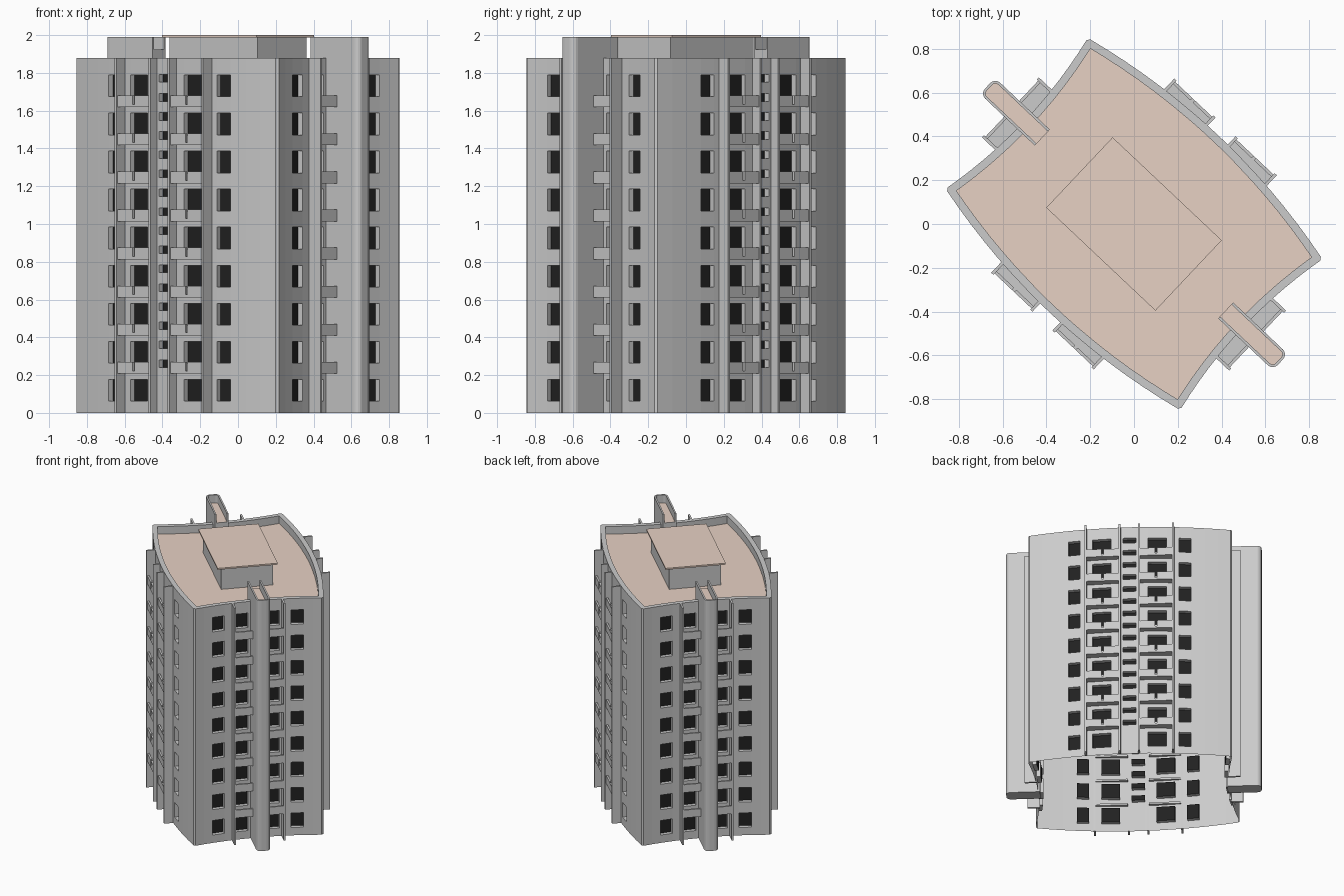
import bpy, bmesh, math
from mathutils import Vector, Matrix

if "Cube" in bpy.data.objects:
    bpy.data.objects.remove(bpy.data.objects["Cube"])

ROT = Matrix.Rotation(math.atan2(-0.686, 0.7275), 4, 'Z')   # tower stands diagonally
L, W, BULGE, HOLLOW = 0.737, 0.474, 0.085, 0.05              # plan half sizes, side curvature
TOP, ROOF, STOREY = 1.88, 1.82, 0.2015


def material(name, rgb):
    m = bpy.data.materials.new(name)
    m.diffuse_color = (*rgb, 1)
    m.use_nodes = True
    m.node_tree.nodes["Principled BSDF"].inputs["Base Color"].default_value = m.diffuse_color
    return m


PEACH = material("peach", (0.80, 0.64, 0.55))
DARK = material("dark_glass", (0.015, 0.015, 0.015))


def finish(name, bm, mat=None):
    bm.transform(ROT)
    me = bpy.data.meshes.new(name)
    bm.to_mesh(me)
    bm.free()
    ob = bpy.data.objects.new(name, me)
    bpy.context.collection.objects.link(ob)
    if mat:
        me.materials.append(mat)
    return ob


def face(bm, pts):
    return bm.faces.new([bm.verts.new(p) for p in pts])


def prism(bm, pts, z0, z1):
    lo = [bm.verts.new((x, y, z0)) for x, y in pts]
    hi = [bm.verts.new((x, y, z1)) for x, y in pts]
    n = len(pts)
    fs = [bm.faces.new(lo[::-1]), bm.faces.new(hi)]
    fs += [bm.faces.new((lo[i], lo[(i + 1) % n], hi[(i + 1) % n], hi[i])) for i in range(n)]
    bmesh.ops.recalc_face_normals(bm, faces=fs)


def box(bm, x0, x1, y0, y1, z0, z1):
    prism(bm, [(x0, y0), (x1, y0), (x1, y1), (x0, y1)], z0, z1)


# Window rows and columns
ROOM = [(0.062 + STOREY * k, 0.177 + STOREY * k) for k in range(9)]
STAIR = [(0.24 + 0.1007 * k, 0.28 + 0.1007 * k) for k in range(16)]
LONG = {(0.357, 0.443): ROOM, (0.133, 0.267): ROOM, (-0.047, 0.047): STAIR}
END = {(0.245, 0.335): ROOM, (0.07, 0.16): ROOM}


def stations(cols, extra):
    """Positions along one side with the window rows of each span."""
    cols = dict(cols)
    cols.update({(-b, -a): r for (a, b), r in list(cols.items())})
    xs = sorted({x for c in cols for x in c} | {s * e for e in extra for s in (1, -1)})
    return [(a, cols.get((a, b), [])) for a, b in zip(xs, xs[1:] + [9])]


def long_v(u):
    return W + BULGE * (1 - (u / L) ** 2)


def end_u(v):
    return L - HOLLOW * (1 - (v / W) ** 2)


# Plan loop, counter-clockwise: half of it, then the same turned 180 degrees
half = [(Vector((-u, long_v(u))), rows) for u, rows in stations(LONG, (0.54, 0.63, 0.724))]
half += [(Vector((-end_u(v), -v)), rows) for v, rows in stations(END, (0.40, 0.463))]
loop = half + [(-p, rows) for p, rows in half]
N = len(loop)

# Walls with recessed windows, open underneath
walls, glass = bmesh.new(), bmesh.new()
normals = []
for i in range(N):
    (p, rows), q = loop[i], loop[(i + 1) % N][0]
    d = (q - p).normalized()
    n = Vector((d.y, -d.x))
    normals.append(n)
    pi, qi = p - n * 0.03, q - n * 0.03
    z = 0
    for a, b in rows + [(TOP, None)]:
        face(walls, [(*p, z), (*q, z), (*q, a), (*p, a)])
        if b is None:
            break
        outer = [(*p, a), (*q, a), (*q, b), (*p, b)]
        inner = [(*pi, a), (*qi, a), (*qi, b), (*pi, b)]
        for k in range(4):
            j = (k + 1) % 4
            face(walls, [outer[k], outer[j], inner[j], inner[k]])
        face(glass, inner)
        z = b

# Parapet rim and flat roof
rim = []
for i in range(N):
    m = (normals[i - 1] + normals[i]).normalized()
    rim.append(loop[i][0] - m * 0.036 / max(0.5, m.dot(normals[i])))
for i in range(N):
    j = (i + 1) % N
    p, q, r, s = loop[i][0], loop[j][0], rim[j], rim[i]
    face(walls, [(*p, TOP), (*q, TOP), (*r, TOP), (*s, TOP)])
    face(walls, [(*s, TOP), (*r, TOP), (*r, ROOF), (*s, ROOF)])
finish("tower_walls", walls)
finish("window_panes", glass, DARK)
bm = bmesh.new()
face(bm, [(*p, ROOF) for p in rim])
finish("roof_deck", bm, PEACH)

# Dividing fins and balconies, mirrored to all four quarters
fins, balc = bmesh.new(), bmesh.new()


def mbox(bm, sx, sy, x0, x1, y0, y1, z0, z1):
    xa, xb = sorted((sx * x0, sx * x1))
    ya, yb = sorted((sy * y0, sy * y1))
    box(bm, xa, xb, ya, yb, z0, z1)


for sx in (1, -1):
    for sy in (1, -1):
        for u in (0.07, 0.315):
            mbox(fins, sx, sy, u - 0.007, u + 0.007, long_v(u) - 0.004, 0.61, 0, TOP)
        mbox(fins, sx, sy, end_u(0.18) - 0.006, 0.777, 0.175, 0.189, 0, TOP)
        for k in range(8):
            z = 0.208 + STOREY * k
            mbox(balc, sx, sy, 0.077, 0.308, 0.535, 0.602, z, z + 0.015)
            for a, b in ((0.077, 0.185), (0.2, 0.308)):
                mbox(balc, sx, sy, a, b, 0.588, 0.602, z + 0.015, z + 0.062)
            mbox(balc, sx, sy, 0.685, 0.768, 0.05, 0.175, z, z + 0.015)
            mbox(balc, sx, sy, 0.754, 0.768, 0.05, 0.175, z + 0.015, z + 0.062)
finish("balcony_fins", fins)
finish("balconies", balc)


# End shafts: rounded towers with a U-shaped parapet open to the roof
def u_profile(inner, inset):
    h, r, tip = 0.05 - inset, 0.032 - inset, 0.92 - inset
    arc = [(tip - r + r * math.cos(t), h - r + r * math.sin(t))
           for t in [math.pi / 8 * k for k in range(5)]]
    return [(inner, -h)] + [(x, -y) for x, y in arc[::-1]] + arc + [(inner, h)]


shaft, deck = bmesh.new(), bmesh.new()
for s in (1, -1):
    turn = lambda pts: [(s * x, s * y) for x, y in pts]
    prism(shaft, turn(u_profile(0.675, 0)), 0, 1.924)
    prism(shaft, turn([(0.576, -0.05), (0.675, -0.05), (0.675, 0.05), (0.576, 0.05)]), ROOF, 1.924)
    out, inn = turn(u_profile(0.576, 0)), turn(u_profile(0.576, 0.012))
    for i in range(len(out) - 1):
        prism(shaft, [out[i], out[i + 1], inn[i + 1], inn[i]], 1.924, 1.99)
    face(deck, [(x, y, 1.926) for x, y in inn])
finish("end_shafts", shaft)
finish("shaft_decks", deck, PEACH)

# Rooftop plant room with overhanging slab
bm = bmesh.new()
box(bm, -0.32, 0.32, -0.19, 0.19, ROOF, 1.988)
finish("plant_room", bm)
bm = bmesh.new()
box(bm, -0.343, 0.343, -0.221, 0.221, 1.988, 2.0)
finish("plant_room_slab", bm, PEACH)
